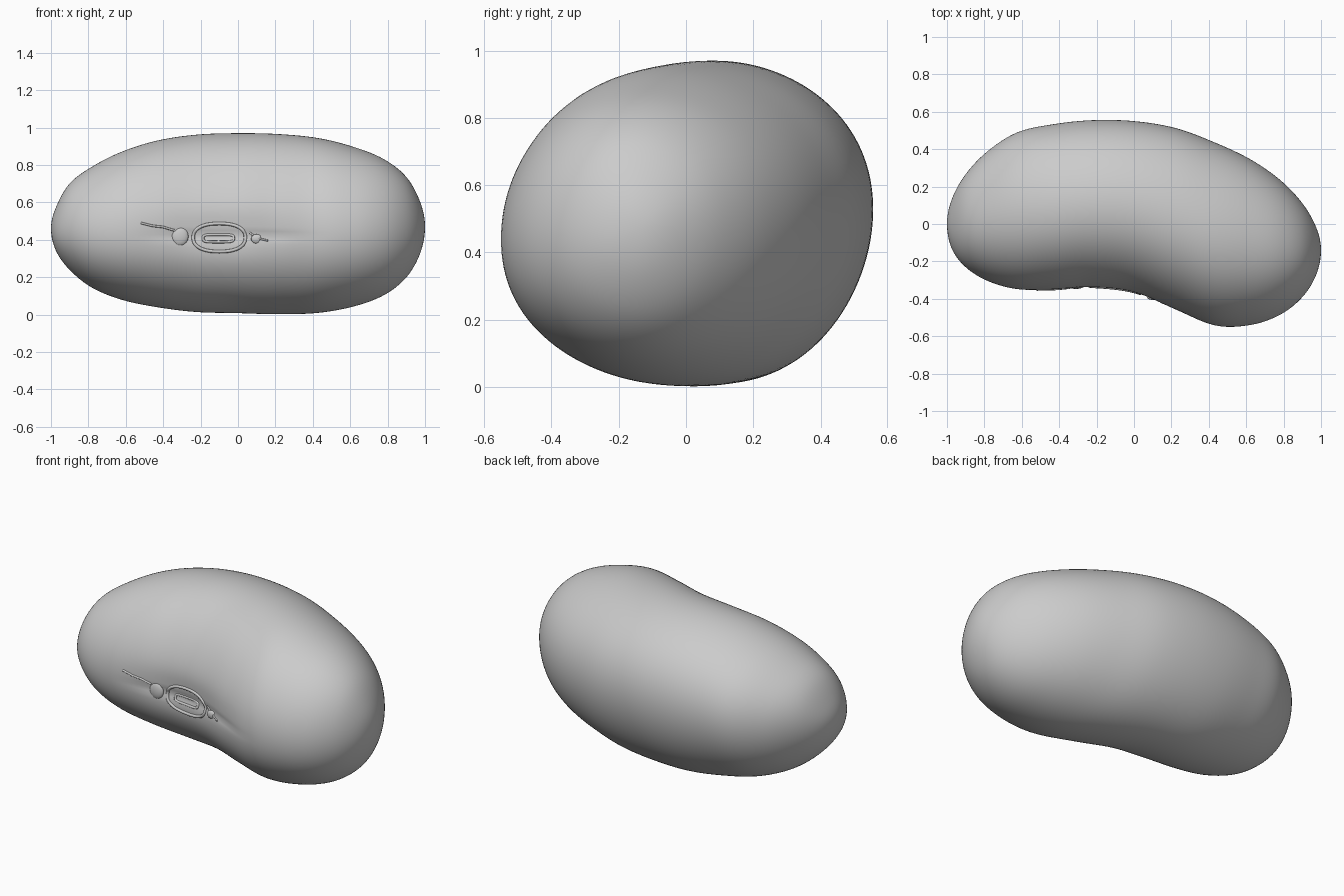
import bpy, bmesh, math
from mathutils import Vector
from mathutils.bvhtree import BVHTree

cube = bpy.data.objects.get("Cube")
if cube:
    bpy.data.objects.remove(cube, do_unlink=True)

mat = bpy.data.materials.new("bean_grey")
mat.use_nodes = True
GREY = (0.6, 0.6, 0.6, 1)
mat.diffuse_color = GREY
mat.node_tree.nodes["Principled BSDF"].inputs["Base Color"].default_value = GREY

# Outlines sampled at x = -cos(pi * k / 14)
BACK = [0, .13, .265, .39, .49, .533, .555, .55, .513, .435, .345, .235, .11, -.02, -.14]
FRONT = [0, -.13, -.23, -.305, -.35, -.357, -.352, -.38, -.467, -.545, -.54, -.485, -.39, -.27, -.14]
TOP = [.46, .57, .70, .79, .87, .93, .962, .97, .965, .943, .895, .83, .735, .60, .47]
BOTTOM = [.46, .345, .24, .145, .08, .04, .014, .008, .002, .01, .045, .105, .20, .33, .47]
RINGS, SEGS = 84, 128


def sample(values, u):
    """Smooth interpolation through evenly spaced values; u runs 0..1."""
    n = len(values) - 1
    i = min(int(u * n), n - 1)
    f = u * n - i
    # reflect past the ends so the tips stay round
    def at(k):
        return 2 * values[0] - values[1] if k < 0 else 2 * values[n] - values[n - 1] if k > n else values[k]
    a, b, c, d = (at(i + k) for k in (-1, 0, 1, 2))
    return b + .5 * f * (c - a + f * (2 * a - 5 * b + 4 * c - d + f * (3 * (b - c) + d - a)))


def body_point(u, angle):
    x = -math.cos(math.pi * u)
    y0, y1, z0, z1 = (sample(t, u) for t in (FRONT, BACK, BOTTOM, TOP))
    c, s = math.cos(angle), math.sin(angle)
    y = (y0 + y1) / 2 + (y1 - y0) / 2 * c
    z = (z0 + z1) / 2 + (z1 - z0) / 2 * s + .04 * c * (1 - s * s) * math.sin(math.pi * u)
    # shallow hollow and thin crease along the front
    if c < 0:
        hollow = .022 * math.exp(-((z - .44) / .10) ** 2 - ((x + .08) / .35) ** 2)
        crease = .012 * math.exp(-((z - .42) / .018) ** 2 - ((x + .05) / .38) ** 4)
        y += hollow + crease
    return Vector((x, y, z))


def finish(name, bm):
    bmesh.ops.recalc_face_normals(bm, faces=bm.faces)
    mesh = bpy.data.meshes.new(name)
    bm.to_mesh(mesh)
    for p in mesh.polygons:
        p.use_smooth = True
    mesh.materials.append(mat)
    obj = bpy.data.objects.new(name, mesh)
    bpy.context.collection.objects.link(obj)
    return obj


# Bean body: rings of vertices lofted from tip to tip
bm = bmesh.new()
rings = [[bm.verts.new(body_point(i / RINGS, 2 * math.pi * j / SEGS)) for j in range(SEGS)]
         for i in range(1, RINGS)]
tips = [bm.verts.new(body_point(u, 0)) for u in (0, 1)]
for a, b in zip(rings, rings[1:]):
    for j in range(SEGS):
        k = (j + 1) % SEGS
        bm.faces.new((a[j], a[k], b[k], b[j]))
for tip, ring in ((tips[0], rings[0]), (tips[1], rings[-1])):
    for j in range(SEGS):
        bm.faces.new((tip, ring[j], ring[(j + 1) % SEGS]))
tree = BVHTree.FromBMesh(bm)
finish("bean_body", bm)


def front_point(x, z, lift=0):
    hit = tree.ray_cast(Vector((x, -2, z)), Vector((0, 1, 0)))[0]
    return hit - Vector((0, lift, 0))


def ridge(name, outline, radius, closed=True):
    """Raised bead that follows the front of the body."""
    curve = bpy.data.curves.new(name, 'CURVE')
    curve.dimensions = '3D'
    curve.bevel_depth = radius
    curve.bevel_resolution = 2
    curve.use_fill_caps = True
    spline = curve.splines.new('POLY')
    spline.points.add(len(outline) - 1)
    for p, (x, z) in zip(spline.points, outline):
        p.co = (*front_point(x, z), 1)
    spline.use_cyclic_u = closed
    spline.use_smooth = True
    curve.materials.append(mat)
    obj = bpy.data.objects.new(name, curve)
    bpy.context.collection.objects.link(obj)


def oval(cx, cz, rx, rz, power=1.0, n=40):
    pts = []
    for i in range(n):
        a = 2 * math.pi * i / n
        c, s = math.cos(a), math.sin(a)
        pts.append((cx + rx * math.copysign(abs(c) ** power, c),
                    cz + rz * math.copysign(abs(s) ** power, s)))
    return pts


# Seed scar: outer rim and inner slot
ridge("scar_rim", oval(-.10, .412, .14, .075, .85), .009)
ridge("scar_slot", oval(-.105, .408, .082, .02, .5), .007)


def bump(name, x, z, size):
    bm = bmesh.new()
    bmesh.ops.create_uvsphere(bm, u_segments=20, v_segments=12, radius=1)
    at = front_point(x, z)
    for v in bm.verts:
        v.co = Vector(c * s for c, s in zip(v.co, size)) + at
    finish(name, bm)


# Small swellings at each end of the scar
bump("large_bump", -.31, .418, (.045, .016, .05))
bump("small_bump", .10, .405, (.03, .012, .025))

# Wrinkles running away from the scar
ridge("right_wrinkle", [(-.52, .49), (-.46, .475), (-.40, .468), (-.34, .45)], .006, False)
ridge("left_wrinkle", [(.06, .44), (.10, .41), (.16, .395)], .005, False)
